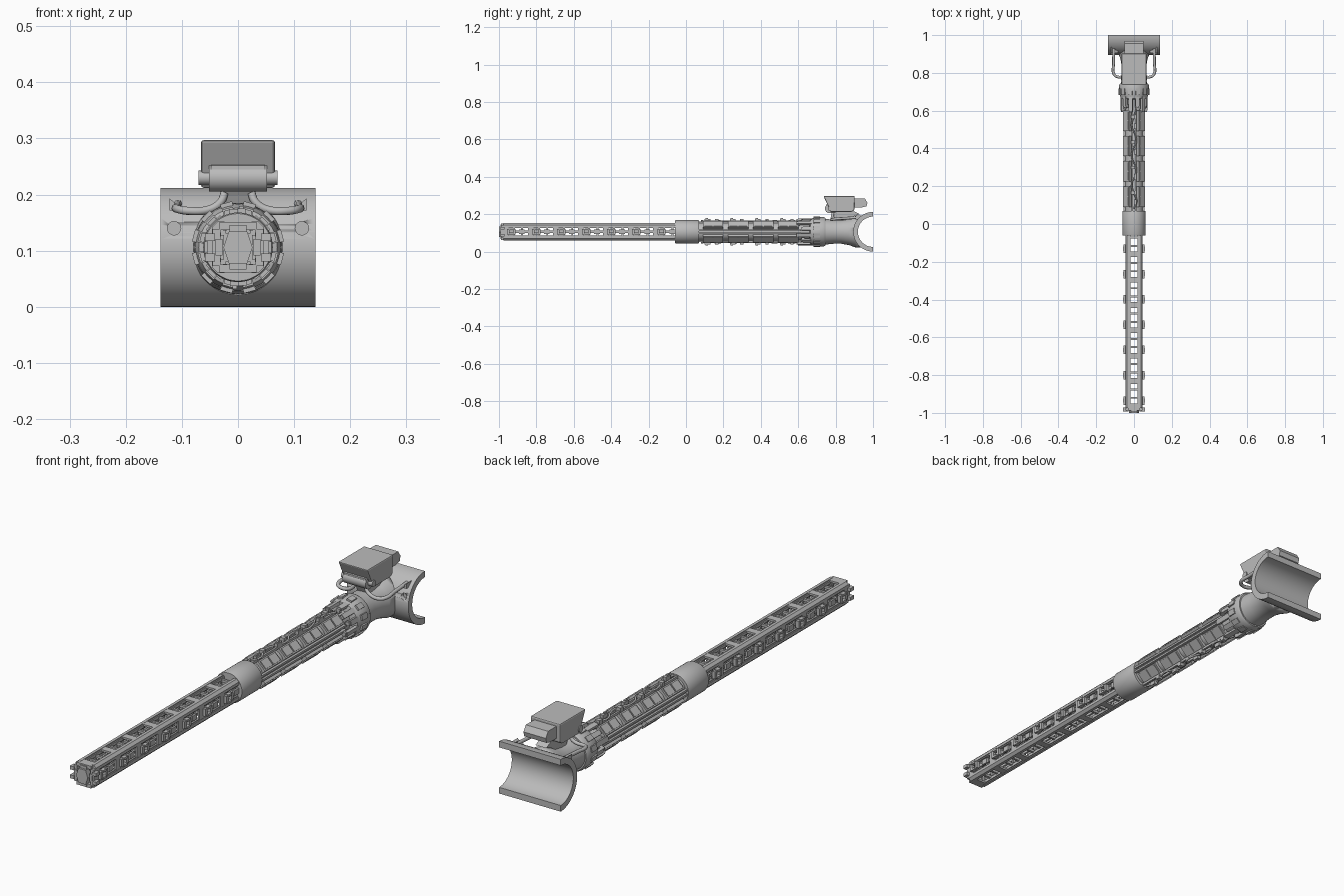
import bpy, bmesh, math
from mathutils import Matrix, Vector

if "Cube" in bpy.data.objects:
    bpy.data.objects.remove(bpy.data.objects["Cube"])

AXIS_Z = 0.106            # height of the long axis
C = Vector((0, 0, AXIS_Z))

grey = bpy.data.materials.new("plain grey")
grey.diffuse_color = (0.5, 0.5, 0.5, 1)
grey.use_nodes = True
grey.node_tree.nodes["Principled BSDF"].inputs["Base Color"].default_value = grey.diffuse_color


def finish(name, bm, smooth=True):
    bmesh.ops.recalc_face_normals(bm, faces=bm.faces)
    me = bpy.data.meshes.new(name)
    bm.to_mesh(me)
    bm.free()
    ob = bpy.data.objects.new(name, me)
    bpy.context.collection.objects.link(ob)
    me.materials.append(grey)
    if smooth:
        bpy.ops.object.select_all(action='DESELECT')
        ob.select_set(True)
        bpy.context.view_layer.objects.active = ob
        bpy.ops.object.shade_smooth_by_angle(angle=math.radians(35))
    return ob


def spin(deg):
    """Turn about the long axis; 0 is up, 90 is right."""
    return Matrix.Translation(C) @ Matrix.Rotation(math.radians(deg), 4, 'Y')


def boxes(name, items):
    """items: (angle, centre relative to the axis, size)."""
    bm = bmesh.new()
    for a, c, s in items:
        m = spin(a) @ Matrix.Translation(c) @ Matrix.Diagonal((*s, 1))
        bmesh.ops.create_cube(bm, size=1, matrix=m)
    return finish(name, bm, False)


def prism(bm, pts, lo, hi, place):
    """Extrude a closed 2D outline; place maps (u, v, t) to a point."""
    a = [bm.verts.new(place(u, v, lo)) for u, v in pts]
    b = [bm.verts.new(place(u, v, hi)) for u, v in pts]
    bm.faces.new(a)
    bm.faces.new(b[::-1])
    for i in range(len(pts)):
        j = (i + 1) % len(pts)
        bm.faces.new((a[i], b[i], b[j], a[j]))


def lathe(name, prof, n=48):
    """Turn a (y, radius) profile around the long axis."""
    bm = bmesh.new()
    rings = [[bm.verts.new((r * math.cos(t), y, AXIS_Z + r * math.sin(t)))
              for t in (2 * math.pi * k / n for k in range(n))] for y, r in prof]
    for p, q in zip(rings, rings[1:]):
        for k in range(n):
            bm.faces.new((p[k], p[(k + 1) % n], q[(k + 1) % n], q[k]))
    bm.faces.new(rings[0])
    bm.faces.new(rings[-1])
    return finish(name, bm)


def tube(name, pts, r):
    cu = bpy.data.curves.new(name, 'CURVE')
    cu.dimensions = '3D'
    cu.bevel_depth = r
    cu.bevel_resolution = 2
    cu.use_fill_caps = True
    cu.resolution_u = 6
    sp = cu.splines.new('BEZIER')
    sp.bezier_points.add(len(pts) - 1)
    for p, co in zip(sp.bezier_points, pts):
        p.co = co
        p.handle_left_type = p.handle_right_type = 'AUTO'
    ob = bpy.data.objects.new(name, cu)
    bpy.context.collection.objects.link(ob)
    cu.materials.append(grey)
    return ob


def cylinder(bm, p, q, r, n=24):
    p, q = Vector(p), Vector(q)
    m = Matrix.Translation((p + q) / 2) @ (q - p).to_track_quat('Z', 'Y').to_matrix().to_4x4()
    bmesh.ops.create_cone(bm, cap_ends=True, segments=n, radius1=r, radius2=r,
                          depth=(q - p).length, matrix=m)


def cut(target, cutter):
    cutter.hide_render = True
    cutter.hide_viewport = True
    mod = target.modifiers.new("cut", 'BOOLEAN')
    mod.operation = 'DIFFERENCE'
    mod.object = cutter
    mod.solver = 'EXACT'


# --- Front lattice beam: four chamfered corner rails ---
corner = [(.024, .046), (.036, .046), (.046, .036), (.046, .024), (.038, .024), (.024, .038)]
bm = bmesh.new()
for a in range(0, 360, 90):
    m = spin(a)
    prism(bm, corner, -.975, -.05, lambda u, v, t: m @ Vector((u, t, v)))
finish("corner_rails", bm, False)

# Window frames, rungs and side clamps, repeated per bay
P, BAYS = .134, 7
rungs, inner, clamps = [], [], []
for k in range(BAYS + 1):
    y = -.965 + k * P
    for a in range(0, 360, 90):
        if y < -.06:
            rungs.append((a, (0, y, .041), (.05, .03, .008)))
        if k == BAYS:
            continue
        yc = y + P / 2
        for s in (-1, 1):
            inner.append((a, (s * .023, yc, .036), (.007, P, .012)))
            inner.append((a, (0, yc + s * .022, .03), (.044, .01, .01)))
    if k == BAYS:
        continue
    for a in (90, 270):
        inner.append((a, (0, yc, .034), (.012, P, .008)))
        for s in (-1, 1):
            clamps.append((a, (0, y + .03 + s * .016, .048), (.03, .013, .014)))
            clamps.append((a, (s * .014, y + .03, .05), (.009, .022, .016)))
        clamps.append((a, (0, yc + .02, .042), (.022, .03, .008)))
boxes("beam_rungs", rungs)
boxes("beam_inner_frames", inner)
boxes("beam_side_clamps", clamps)

# Front end: square bezel, side brackets and a six-sided centre plate
end = []
for a in range(0, 360, 90):
    end.append((a, (0, -.978, .038), (.066, .02, .014)))
    end.append((a, (0, -.985, .034), (.03, .014, .012)))
for a in (90, 270):
    end += [(a, (s * .018, -.982, .05), (.014, .022, .018)) for s in (-1, 1)]
boxes("end_bezel", end)
bm = bmesh.new()
hexa = [(-.026, 0), (-.016, .029), (.016, .029), (.026, 0), (.016, -.029), (-.016, -.029)]
prism(bm, hexa, -1, -.975, lambda u, v, t: C + Vector((u, t, v)))
finish("end_plate", bm, False)

# --- Sleeve, barrel core, collar ---
lathe("sleeve", [(-.06, .05), (-.06, .06), (-.055, .062), (.065, .062), (.07, .06), (.07, .045)])
lathe("barrel_core", [(.05, .048), (.58, .048), (.62, .042), (.72, .042)], 32)
lathe("collar", [(.66, .052), (.665, .07), (.69, .077), (.735, .079), (.745, .074), (.745, .05)])

# Barrel pads in four rows, rails between them and clips above and below
pads, rails, clips = [], [], []
for k in range(4):
    y = .145 + k * .134
    for a in (45, 135, 225, 315):
        pads.append((a, (0, y, .051), (.046, .108, .016)))
        for s in (-1, 1):
            pads.append((a, (0, y + s * .025, .056), (.036, .044, .014)))
    for a in (0, 180):
        clips.append((a, (.006, y - .03, .061), (.014, .03, .016)))
        clips.append((a, (-.006, y + .02, .058), (.02, .018, .02)))
        clips.append((a, (.006, y - .035, .069), (.008, .014, .01)))
for a in range(0, 360, 90):
    for s in (-1, 1):
        rails.append((a, (s * .009, .34, .05), (.008, .55, .012)))
boxes("barrel_pads", pads)
boxes("barrel_rails", rails)
boxes("barrel_clips", clips)

# Cables weaving along the barrel
for name, base in (("upper_cable", 0), ("lower_cable", 180)):
    pts = []
    for i in range(13):
        a = base + 14 * math.sin(i * 1.7)
        pts.append(spin(a) @ Vector((0, .08 + i * .044, .058)))
    tube(name, pts, .004)

# Claws gripping the barrel in front of the collar
claws = []
for i in range(12):
    a = i * 30 + 15
    length = .09 if i % 2 else .065
    claws.append((a, (0, .69 - length / 2, .066), (.02, length, .012)))
    claws.append((a, (0, .69 - length, .06), (.016, .016, .018)))
    claws.append((a, (0, .70, .077), (.022, .035, .01)))
boxes("collar_claws", claws)

# --- Neck flaring into the curved shoulder rest ---
neck = lathe("neck", [(.74, .05), (.74, .069), (.79, .064), (.83, .064), (.87, .071),
                      (.905, .083), (.96, .086)])
bm = bmesh.new()
cylinder(bm, (-.3, 1, AXIS_Z), (.3, 1, AXIS_Z), .098, 64)
cut(neck, finish("neck_cutter", bm))

N = 24
arc = [(1 - r * math.sin(math.pi * i / N), AXIS_Z + r * math.cos(math.pi * i / N))
       for r, order in ((.106, range(N + 1)), (.081, range(N, -1, -1))) for i in order]
bm = bmesh.new()
prism(bm, arc, -.138, .138, lambda u, v, t: Vector((t, u, v)))
rest = finish("shoulder_rest", bm)
bm = bmesh.new()
for s in (-1, 1):
    cylinder(bm, (s * .114, .85, .14), (s * .114, .914, .14), .012)
cut(rest, finish("rest_hole_cutter", bm))

# --- Sight housing on top ---
side_x = lambda u, v, t: Vector((t, u, v))
bm = bmesh.new()
prism(bm, [(.735, .297), (.902, .297), (.90, .222), (.885, .212), (.775, .212)], -.066, .066, side_x)
body = finish("sight_housing", bm, False)
bev = body.modifiers.new("soft_edges", 'BEVEL')
bev.width = .005
bev.segments = 2
bm = bmesh.new()
prism(bm, [(.89, .285), (.955, .285), (.97, .262), (.965, .242), (.94, .236), (.89, .236)],
      -.05, .05, side_x)
finish("sight_rear_block", bm, False)

# Front roller with its hinge ears
bm = bmesh.new()
cylinder(bm, (-.052, .768, .23), (.052, .768, .23), .025)
prism(bm, [(.748, .218), (.748, .252), (.80, .256), (.80, .207), (.765, .205)], -.048, .048, side_x)
finish("sight_roller", bm)
bm = bmesh.new()
cylinder(bm, (-.07, .772, .23), (.07, .772, .23), .013, 16)
finish("sight_hinge", bm)

# Bracket between housing and neck
bm = bmesh.new()
prism(bm, [(.775, .215), (.90, .215), (.93, .20), (.90, .19), (.86, .165), (.80, .165),
           (.785, .198)], -.024, .024, side_x)
finish("sight_bracket", bm, False)

# Bent rods and flared feet joining the bracket to the shoulder rest
for s, side in ((-1, "left"), (1, "right")):
    tube(side + "_rod", [(s * x, y, z) for x, y, z in (
        (.024, .785, .203), (.03, .782, .188), (.05, .78, .174), (.09, .78, .171),
        (.107, .795, .174), (.108, .85, .178), (.107, .93, .183))], .0075)
    bm = bmesh.new()
    prism(bm, [(.086, .172), (.122, .172), (.122, .193), (.108, .182)], .905, .945,
          lambda u, v, t: Vector((s * u, t, v)))
    finish(side + "_rod_foot", bm, False)
